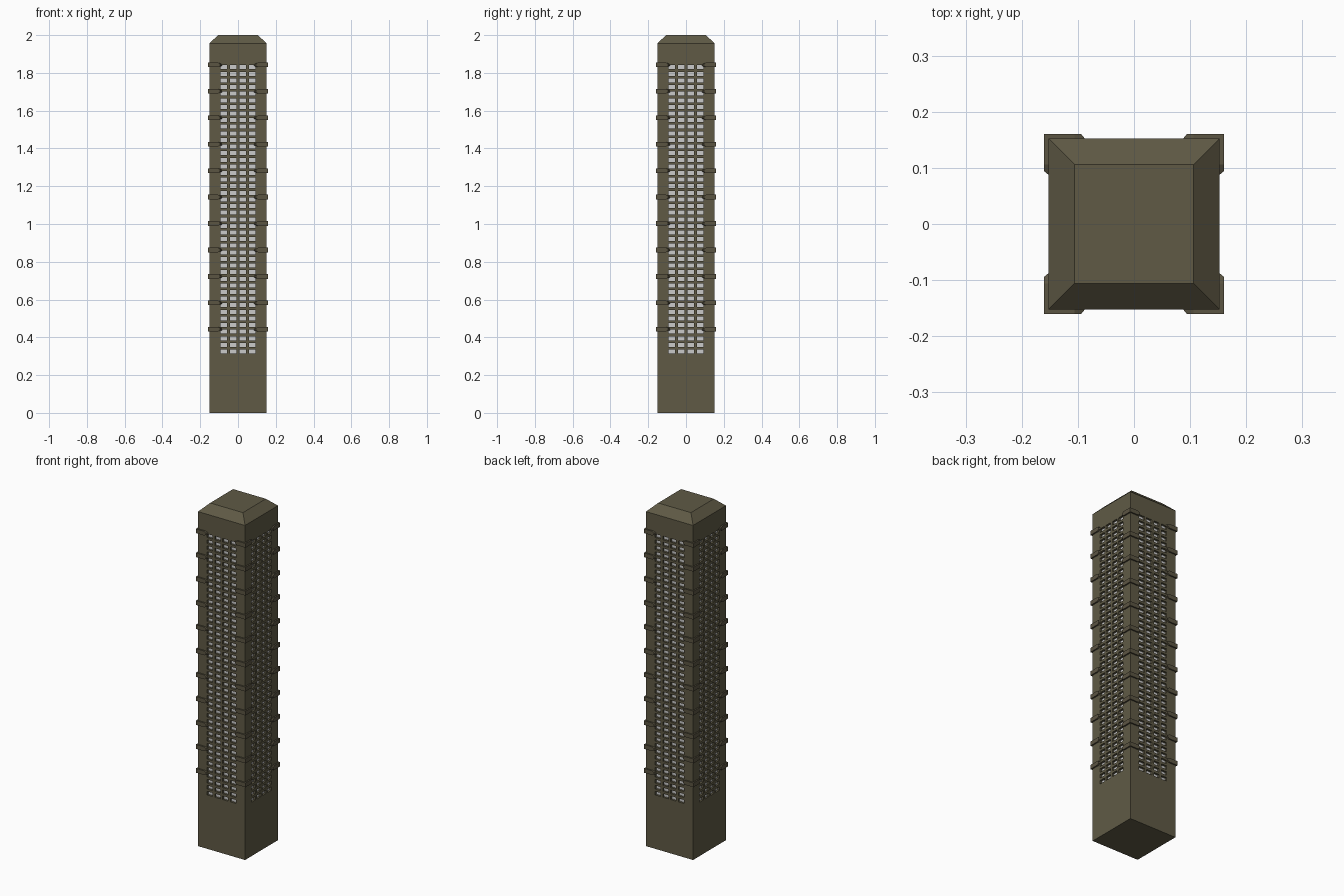
import bpy, bmesh, math
from mathutils import Matrix

if "Cube" in bpy.data.objects:
    bpy.data.objects.remove(bpy.data.objects["Cube"])

H = 0.152          # half width of the shaft
EAVE = 1.955       # where the cap starts
DEPTH = 0.012      # window recess


def material(name, col):
    m = bpy.data.materials.new(name)
    m.diffuse_color = (*col, 1)
    m.use_nodes = True
    m.node_tree.nodes["Principled BSDF"].inputs["Base Color"].default_value = m.diffuse_color
    return m


STONE = material("stone", (0.115, 0.102, 0.06))
TRIM = material("trim", (0.105, 0.09, 0.055))
PANE = material("pane", (0.6, 0.6, 0.6))


def finish(bm, name, mats):
    bmesh.ops.remove_doubles(bm, verts=bm.verts, dist=1e-5)
    bmesh.ops.recalc_face_normals(bm, faces=bm.faces)
    me = bpy.data.meshes.new(name)
    bm.to_mesh(me)
    bm.free()
    for m in mats:
        me.materials.append(m)
    ob = bpy.data.objects.new(name, me)
    bpy.context.collection.objects.link(ob)
    return ob


def quad(bm, pts, mat, rot):
    f = bm.faces.new([bm.verts.new(rot @ p) for p in
                      (Matrix.Translation(q).translation for q in pts)])
    f.material_index = mat


# Tower shaft: four walls with recessed windows, floor and sloped cap
bm = bmesh.new()
cols = [(-0.075 + 0.05 * i - 0.018, -0.075 + 0.05 * i + 0.018) for i in range(4)]
rows = [(0.325 + 0.035 * k - 0.0105, 0.325 + 0.035 * k + 0.0105) for k in range(44)]
xs = [-H] + [v for c in cols for v in c] + [H]
zs = [0] + [v for r in rows for v in r] + [EAVE]
T = 0.106
for side in range(4):
    rot = Matrix.Rotation(side * math.pi / 2, 3, 'Z')
    for i, (a, b) in enumerate(zip(xs, xs[1:])):
        for k, (c, d) in enumerate(zip(zs, zs[1:])):
            ring = [(a, c), (b, c), (b, d), (a, d)]
            if i % 2 and k % 2:
                y = -H + DEPTH
                quad(bm, [(u, y, v) for u, v in ring], 1, rot)
                for (u, v), (s, t) in zip(ring, ring[1:] + ring[:1]):
                    quad(bm, [(u, -H, v), (s, -H, t), (s, y, t), (u, y, v)], 0, rot)
            else:
                quad(bm, [(u, -H, v) for u, v in ring], 0, rot)
    # cap slope, with the eave edge split to match the wall grid
    quad(bm, [(x, -H, EAVE) for x in xs] + [(T, -T, 2), (-T, -T, 2)], 0, rot)
flat = Matrix.Identity(3)
quad(bm, [(-T, -T, 2), (T, -T, 2), (T, T, 2), (-T, T, 2)], 0, flat)
corners = []
for side in range(4):
    rot = Matrix.Rotation(side * math.pi / 2, 3, 'Z')
    corners += [tuple(rot @ Matrix.Translation((x, -H, 0)).translation) for x in xs[:-1]]
quad(bm, corners, 0, flat)
finish(bm, "tower_shaft", [STONE, PANE])

# Corner brackets: L-shaped bands whose ends taper to a wedge
O, I = 0.16, 0.148
bm = bmesh.new()
path = [  # outer xy, inner xy, half height
    ((0.094, -O), (0.084, -I), 0.005),
    ((0.106, -O), (0.106, -I), 0.0125),
    ((O, -O), (I, -I), 0.0125),
    ((O, -0.106), (I, -0.106), 0.0125),
    ((O, -0.094), (I, -0.084), 0.005),
]
for level in range(11):
    z = 0.4425 + 0.14 * level
    for side in range(4):
        rot = Matrix.Rotation(side * math.pi / 2, 3, 'Z')
        rings = []
        for o, n, h in path:
            rings.append([bm.verts.new(rot @ Matrix.Translation(p).translation) for p in
                          ((*o, z - h), (*o, z + h), (*n, z + h), (*n, z - h))])
        for r, s in zip(rings, rings[1:]):
            for j in range(4):
                bm.faces.new((r[j], r[(j + 1) % 4], s[(j + 1) % 4], s[j]))
        bm.faces.new(rings[0])
        bm.faces.new(rings[-1])
finish(bm, "corner_brackets", [TRIM])
